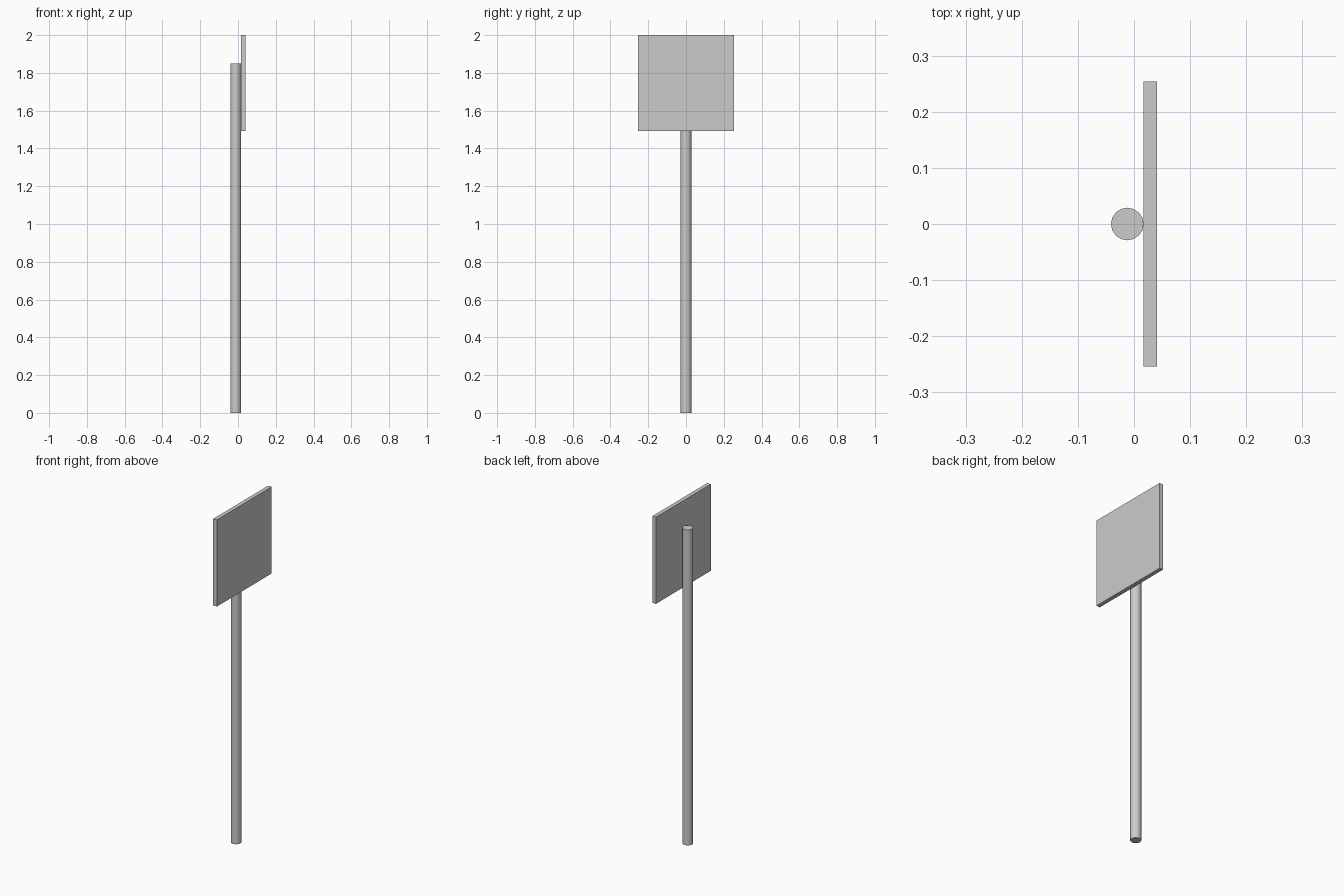
import bpy
import math

if "Cube" in bpy.data.objects:
    bpy.data.objects.remove(bpy.data.objects["Cube"])

POST_HEIGHT = 1.85
POST_RADIUS = 0.029
PANEL_SIZE = 0.508
PANEL_THICKNESS = 0.024

# Round post standing on the ground
bpy.ops.mesh.primitive_cylinder_add(
    vertices=16, radius=POST_RADIUS, depth=POST_HEIGHT,
    location=(-0.012, 0, POST_HEIGHT / 2))
post = bpy.context.object
post.name = "post"
bpy.ops.object.shade_smooth_by_angle(angle=math.radians(40))

# Square sign panel fixed to the +x side of the post
bpy.ops.mesh.primitive_cube_add(
    size=1, location=(0.029, 0, 2 - PANEL_SIZE / 2))
panel = bpy.context.object
panel.name = "sign_panel"
panel.scale = (PANEL_THICKNESS, PANEL_SIZE, PANEL_SIZE)
bpy.ops.object.transform_apply(location=False, rotation=False, scale=True)
